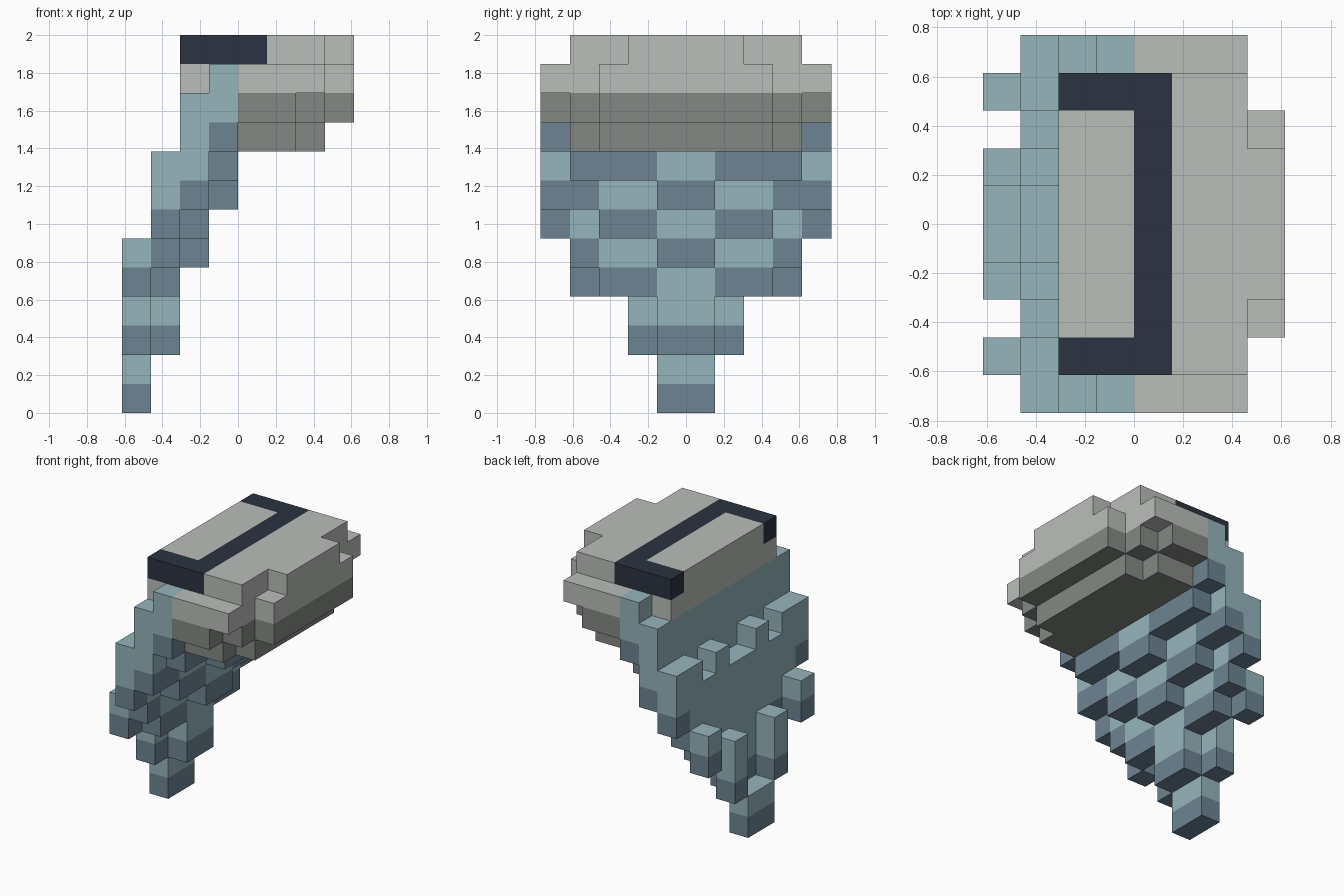
import bpy
import bmesh
import math
from mathutils import Vector

cube = bpy.data.objects.get("Cube")
if cube:
    bpy.data.objects.remove(cube, do_unlink=True)

U = 2 / 13                     # size of one block
WIDTH = 10                     # blocks along y
ORIGIN = Vector((-4, -5, 0))   # block corner offset


def make_material(name, rgb):
    mat = bpy.data.materials.new(name)
    mat.use_nodes = True
    colour = (*rgb, 1)
    mat.diffuse_color = colour
    bsdf = mat.node_tree.nodes["Principled BSDF"]
    bsdf.inputs["Base Color"].default_value = colour
    bsdf.inputs["Roughness"].default_value = 0.9
    return mat


MATERIALS = {
    "light_teal": make_material("light_teal", (0.30, 0.46, 0.50)),
    "dark_teal": make_material("dark_teal", (0.15, 0.23, 0.29)),
    "light_grey": make_material("light_grey", (0.49, 0.515, 0.49)),
    "dark_grey": make_material("dark_grey", (0.23, 0.25, 0.23)),
    "navy": make_material("navy", (0.025, 0.033, 0.052)),
}

cells = {}   # block position -> (part, colour)


def fill(part, colour, xs, ys, zs):
    """Fill inclusive block ranges, mirrored across y."""
    for i in range(xs[0], xs[1] + 1):
        for j in range(ys[0], ys[1] + 1):
            for k in range(zs[0], zs[1] + 1):
                for y in (j, WIDTH - 1 - j):
                    cells[i, y, k] = (part, colour)


def strand(part, x, ys, bottom, top):
    """Hanging strand whose lowest block is dark."""
    fill(part, "light_teal", (x, x), ys, (bottom, top))
    fill(part, "dark_teal", (x, x), ys, (bottom, bottom))


# Hanging layers, from the lowest and outermost to the topmost
outer = "outer_strands"
strand(outer, 0, (1, 1), 4, 5)
strand(outer, 0, (3, 3), 2, 4)
strand(outer, 0, (4, 4), 0, 1)

second = "second_layer"
strand(second, 1, (0, 0), 6, 8)
strand(second, 1, (1, 1), 5, 8)
strand(second, 1, (2, 2), 4, 7)
strand(second, 1, (3, 3), 4, 8)
strand(second, 1, (4, 4), 2, 7)

third = "third_layer"
strand(third, 2, (0, 1), 7, 10)
strand(third, 2, (2, 3), 6, 10)
strand(third, 2, (4, 4), 5, 10)

inner = "inner_layer"
strand(inner, 3, (0, 0), 9, 11)
strand(inner, 3, (1, 3), 8, 10)
strand(inner, 3, (4, 4), 7, 10)

# Dark underside of the cap, stepped in at the corners
fill("cap_underside", "dark_grey", (4, 5), (0, 0), (10, 10))
fill("cap_underside", "dark_grey", (4, 6), (1, 1), (10, 10))
fill("cap_underside", "dark_grey", (4, 7), (2, 4), (10, 10))
fill("cap_underside", "dark_grey", (4, 5), (1, 1), (9, 9))
fill("cap_underside", "dark_grey", (4, 6), (2, 4), (9, 9))

# Light cap
fill("cap", "light_grey", (4, 6), (0, 0), (11, 11))
fill("cap", "light_grey", (2, 6), (1, 4), (11, 12))
fill("cap", "light_grey", (7, 7), (2, 4), (11, 11))
fill("cap", "light_grey", (7, 7), (3, 4), (12, 12))

# Navy band around three sides of the top
fill("band", "navy", (2, 4), (1, 1), (12, 12))
fill("band", "navy", (4, 4), (1, 4), (12, 12))


def block_face(cell, axis, sign):
    """Corners of one block side, wound to face outward."""
    centre = Vector(cell) + Vector((0.5, 0.5, 0.5)) + ORIGIN
    normal, a, b = Vector(), Vector(), Vector()
    normal[axis] = sign / 2
    a[(axis + 1) % 3] = 0.5
    b[(axis + 2) % 3] = sign / 2
    mid = centre + normal
    return [(mid + p) * U for p in (-a - b, a - b, a + b, b - a)]


def build_part(part):
    """Skin the exposed sides of a part's blocks and merge flat areas."""
    own = {c: colour for c, (p, colour) in cells.items() if p == part}
    palette = sorted(set(own.values()))
    bm = bmesh.new()
    for cell, colour in own.items():
        for axis in range(3):
            for sign in (-1, 1):
                near = list(cell)
                near[axis] += sign
                if tuple(near) in cells:
                    continue
                face = bm.faces.new([bm.verts.new(p) for p in block_face(cell, axis, sign)])
                face.material_index = palette.index(colour)
    bmesh.ops.remove_doubles(bm, verts=bm.verts[:], dist=0.001)
    bmesh.ops.dissolve_limit(bm, angle_limit=math.radians(1), verts=bm.verts[:],
                             edges=bm.edges[:], delimit={"MATERIAL"})
    mesh = bpy.data.meshes.new(part)
    bm.to_mesh(mesh)
    bm.free()
    for name in palette:
        mesh.materials.append(MATERIALS[name])
    bpy.context.collection.objects.link(bpy.data.objects.new(part, mesh))


for part_name in sorted({p for p, _ in cells.values()}):
    build_part(part_name)
